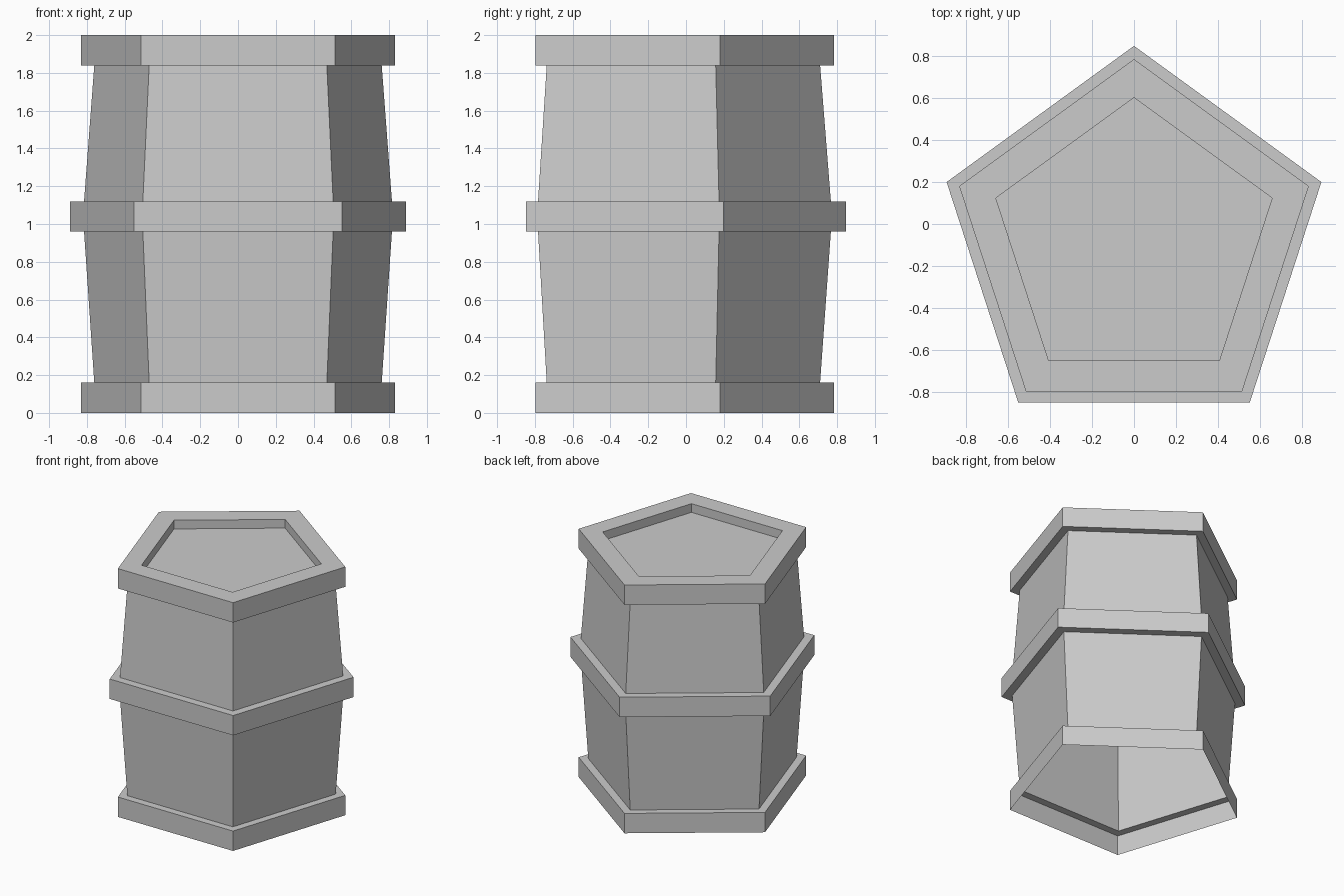
import bpy, bmesh
from math import sin, cos, tau

if "Cube" in bpy.data.objects:
    bpy.data.objects.remove(bpy.data.objects["Cube"])

SIDES = 5
CENTRE_Y = -0.09  # puts the pentagon's bounding box on the origin

# (corner radius, height) from the open bottom edge up to the recessed lid
PROFILE = [
    (0.873, 0.00), (0.873, 0.16),                  # bottom hoop
    (0.80, 0.16), (0.857, 0.96),                   # lower staves
    (0.936, 0.96), (0.936, 1.12), (0.857, 1.12),   # middle hoop
    (0.80, 1.84),                                  # upper staves
    (0.873, 1.84), (0.873, 2.00),                  # top hoop
    (0.69, 2.00), (0.69, 1.93),                    # rim and recess
]


def ring(bm, radius, z):
    """Pentagon with one corner pointing to +y."""
    return [bm.verts.new((-radius * sin(i * tau / SIDES),
                          CENTRE_Y + radius * cos(i * tau / SIDES), z))
            for i in range(SIDES)]


# Barrel shell, hollow and open underneath
bm = bmesh.new()
rings = [ring(bm, r, z) for r, z in PROFILE]
for low, high in zip(rings, rings[1:]):
    for i in range(SIDES):
        j = (i + 1) % SIDES
        bm.faces.new((low[i], low[j], high[j], high[i]))

# Lid
bm.faces.new(rings[-1])

mesh = bpy.data.meshes.new("barrel")
bm.to_mesh(mesh)
bm.free()
barrel = bpy.data.objects.new("barrel", mesh)
bpy.context.collection.objects.link(barrel)
